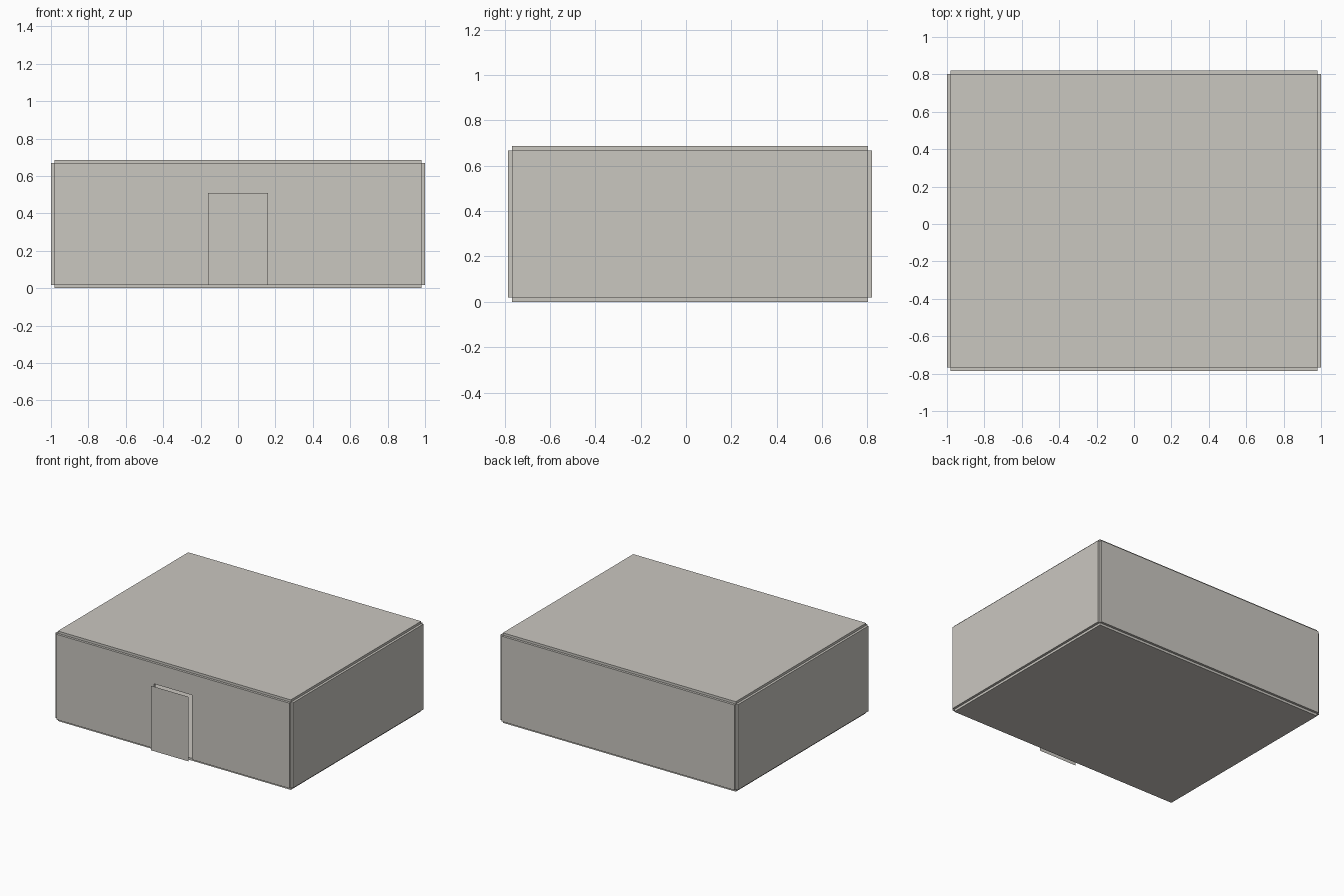
import bpy, bmesh
from mathutils import Vector

cube = bpy.data.objects.get("Cube")
if cube:
    bpy.data.objects.remove(cube, do_unlink=True)

# One warm stone grey for everything
COLOUR = (0.59, 0.57, 0.53, 1)
stone = bpy.data.materials.new("warm_grey")
stone.use_nodes = True
stone.diffuse_color = COLOUR
bsdf = stone.node_tree.nodes["Principled BSDF"]
bsdf.inputs["Base Color"].default_value = COLOUR
bsdf.inputs["Roughness"].default_value = 0.8

T = 0.018                      # panel thickness
X = 1 - T                      # inner half width
FRONT, BACK = -0.767, 0.803    # inner faces of the front and back walls
FLOOR, CEILING = T, 0.668      # inner faces of the floor and roof
DOOR_X, DOOR_TOP, DOOR_Y = 0.16, 0.51, -0.822


def panel(name, outline, push):
    """Flat outline, thickened by the vector push when it is not zero."""
    bm = bmesh.new()
    face = bm.faces.new([bm.verts.new(p) for p in outline])
    push = Vector(push)
    if push.length:
        new = bmesh.ops.extrude_face_region(bm, geom=[face], use_keep_orig=True)["geom"]
        verts = [g for g in new if isinstance(g, bmesh.types.BMVert)]
        bmesh.ops.translate(bm, verts=verts, vec=push)
        bmesh.ops.recalc_face_normals(bm, faces=bm.faces[:])
    mesh = bpy.data.meshes.new(name)
    bm.to_mesh(mesh)
    bm.free()
    mesh.materials.append(stone)
    obj = bpy.data.objects.new(name, mesh)
    bpy.context.collection.objects.link(obj)


def rect(x, low, high):
    return [(-x, low), (x, low), (x, high), (-x, high)]


# Floor and roof
for name, z, push in (("floor", FLOOR, -T), ("roof", CEILING, T)):
    panel(name, [(x, y, z) for x, y in rect(X, FRONT, BACK)], (0, 0, push))

# Side walls
for name, side in (("left_wall", 1), ("right_wall", -1)):
    outline = [(side * X, y, z) for y, z in
               ((FRONT, FLOOR), (BACK, FLOOR), (BACK, CEILING), (FRONT, CEILING))]
    panel(name, outline, (side * T, 0, 0))

# Back wall, and front wall with its doorway
panel("back_wall", [(x, BACK, z) for x, z in rect(X, FLOOR, CEILING)], (0, T, 0))
doorway = [(-X, FLOOR), (-DOOR_X, FLOOR), (-DOOR_X, DOOR_TOP), (DOOR_X, DOOR_TOP),
           (DOOR_X, FLOOR), (X, FLOOR), (X, CEILING), (-X, CEILING)]
panel("front_wall", [(x, FRONT, z) for x, z in doorway], (0, -T, 0))

# Thin door standing just ahead of the doorway
panel("door", [(x, DOOR_Y, z) for x, z in rect(DOOR_X, FLOOR, DOOR_TOP)], (0, 0, 0))
